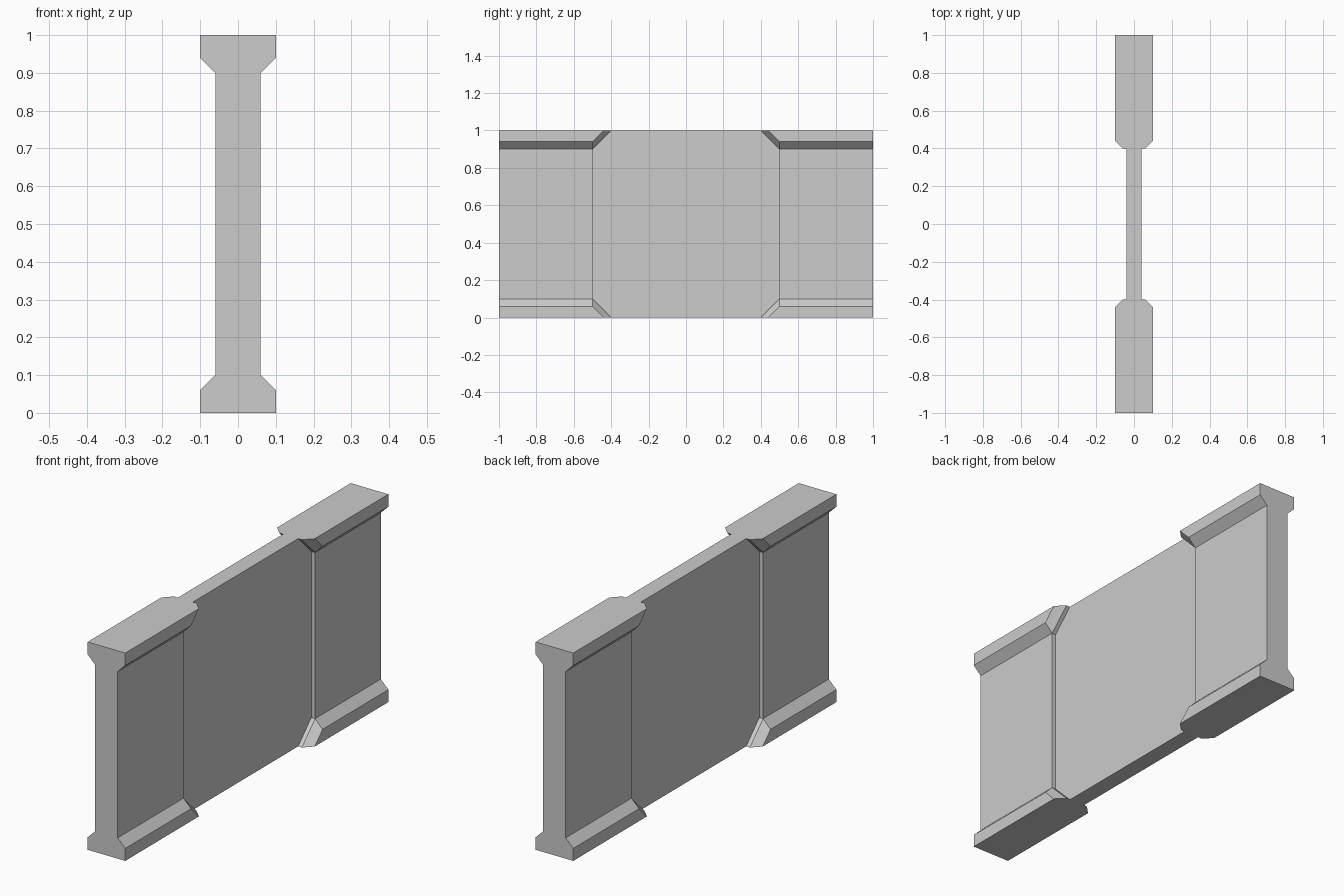
import bpy
import bmesh

cube = bpy.data.objects.get("Cube")
if cube:
    bpy.data.objects.remove(cube, do_unlink=True)

# One plain grey for the whole wall section
GREY = (0.604, 0.604, 0.604, 1.0)
grey = bpy.data.materials.new("concrete grey")
grey.use_nodes = True
grey.diffuse_color = GREY
grey.node_tree.nodes["Principled BSDF"].inputs["Base Color"].default_value = GREY

MID_Z = 0.5  # every part is symmetric about this height


def loft(name, x0, profile0, x1, profile1, mirror):
    """Join two (y, z) outlines at x0 and x1 into a solid, mirrored on the given axes."""
    bm = bmesh.new()
    rings = [[bm.verts.new((x, y, z - MID_Z)) for y, z in profile]
             for x, profile in ((x0, profile0), (x1, profile1))]
    for ring in rings:
        bm.faces.new(ring)
    n = len(profile0)
    for i in range(n):
        j = (i + 1) % n
        bm.faces.new((rings[0][i], rings[0][j], rings[1][j], rings[1][i]))
    bmesh.ops.recalc_face_normals(bm, faces=bm.faces)
    mesh = bpy.data.meshes.new(name)
    bm.to_mesh(mesh)
    bm.free()
    mesh.materials.append(grey)
    obj = bpy.data.objects.new(name, mesh)
    obj.location.z = MID_Z
    bpy.context.collection.objects.link(obj)
    if any(mirror):
        mod = obj.modifiers.new("Mirror", 'MIRROR')
        mod.use_axis = mirror
    return obj


# Thin centre panel with clipped corners
centre = [(-0.4, 0), (0.4, 0), (0.5, 0.1), (0.5, 0.9),
          (0.4, 1), (-0.4, 1), (-0.5, 0.9), (-0.5, 0.1)]
loft("centre_panel", -0.04, centre, 0.04, centre, (False, False, False))

# Thicker end panels that wrap around the clipped corners
end = [(1, 0), (0.4, 0), (0.5, 0.1), (0.5, 0.9), (0.4, 1), (1, 1)]
loft("end_panels", -0.06, end, 0.06, end, (False, True, False))

# Bevelled flanges along the top and bottom of both end panels
flange_base = [(1, 0.9), (0.5, 0.9), (0.4, 1), (1, 1)]
flange_rim = [(1, 0.94), (0.5, 0.94), (0.44, 1), (1, 1)]
loft("flanges", 0.06, flange_base, 0.1, flange_rim, (True, True, True))
